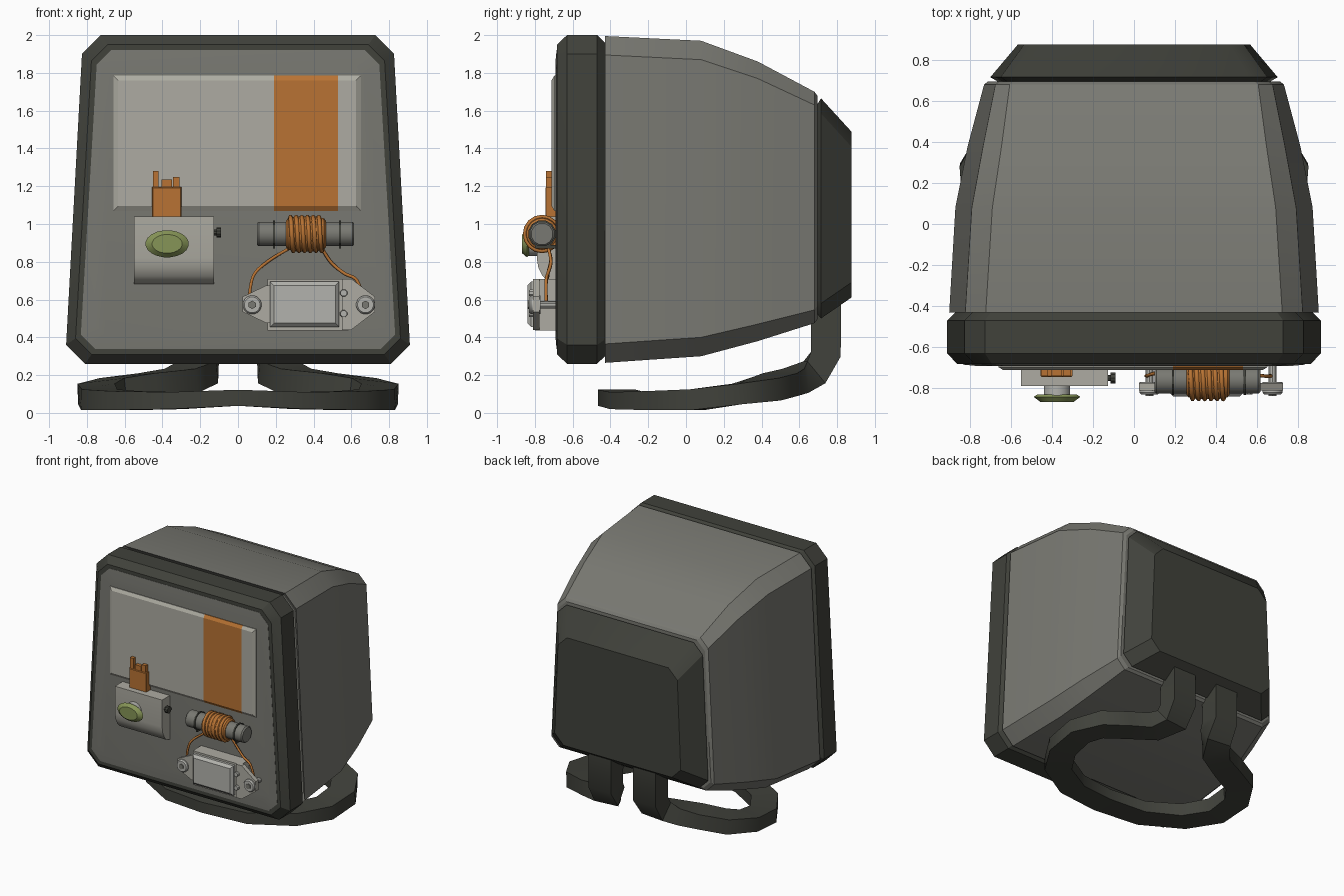
import bpy, bmesh, math
from mathutils import Vector

if "Cube" in bpy.data.objects:
    bpy.data.objects.remove(bpy.data.objects["Cube"])


def material(name, rgb):
    m = bpy.data.materials.new(name)
    m.diffuse_color = (*rgb, 1)
    m.use_nodes = True
    m.node_tree.nodes["Principled BSDF"].inputs["Base Color"].default_value = m.diffuse_color
    return m


DARK = material("charcoal", (0.052, 0.054, 0.044))
BODY = material("mid grey", (0.19, 0.19, 0.168))
LIGHT = material("pale grey", (0.42, 0.41, 0.36))
METAL = material("metal grey", (0.45, 0.45, 0.42))
COPPER = material("copper", (0.479, 0.171, 0.033))
GREEN = material("green", (0.24, 0.30, 0.095))


def finish(name, bm, mats, angle=30):
    bmesh.ops.recalc_face_normals(bm, faces=bm.faces)
    me = bpy.data.meshes.new(name)
    bm.to_mesh(me)
    bm.free()
    ob = bpy.data.objects.new(name, me)
    bpy.context.collection.objects.link(ob)
    for m in mats:
        me.materials.append(m)
    bpy.ops.object.select_all(action='DESELECT')
    ob.select_set(True)
    bpy.context.view_layer.objects.active = ob
    bpy.ops.object.shade_smooth_by_angle(angle=math.radians(angle))
    return ob


def loft_bm(rings, cap_end=True):
    bm = bmesh.new()
    rows = [[bm.verts.new(p) for p in r] for r in rings]
    n = len(rows[0])
    for a, b in zip(rows, rows[1:]):
        for i in range(n):
            bm.faces.new((a[i], a[(i + 1) % n], b[(i + 1) % n], b[i]))
    bm.faces.new(rows[0])
    if cap_end:
        bm.faces.new(rows[-1])
    return bm


def loft(name, rings, mat, angle=30):
    return finish(name, loft_bm(rings), [mat], angle)


def octagon(y, bot, top, z0, z1, c, inset=0.0):
    """Trapezoid with clipped corners, facing -y."""
    bot, top, z0, z1 = bot - inset, top - inset, z0 + inset, z1 - inset
    c = c - inset * 0.3
    half = [(bot - c, z0), (bot, z0 + c), (top, z1 - c), (top - c, z1)]
    return [(x, y, z) for x, z in half] + [(-x, y, z) for x, z in reversed(half)]


def rect(y, x0, x1, z0, z1, i=0.0):
    return [(x0 + i, y, z0 + i), (x1 - i, y, z0 + i), (x1 - i, y, z1 - i), (x0 + i, y, z1 - i)]


def box(name, x0, x1, y0, y1, z0, z1, mat, bevel=0.0):
    rings = [rect(y1, x0, x1, z0, z1), rect(y0 + bevel, x0, x1, z0, z1)]
    if bevel:
        rings.append(rect(y0, x0, x1, z0, z1, bevel))
    return loft(name, rings, mat)


def turned(name, axis, center, profile, mat, n=16, sx=1.0):
    """Round part along x or y; profile is (position, radius)."""
    rings = []
    for t, r in profile:
        ring = []
        for i in range(n):
            a = 2 * math.pi * (i + 0.5) / n
            u, v = r * math.cos(a), r * math.sin(a)
            ring.append((t, center[0] + u, center[1] + v) if axis == 'x'
                        else (center[0] + u * sx, t, center[1] + v))
        rings.append(ring)
    return loft(name, rings, mat, 35)


def wire(name, pts, radius, mat):
    cu = bpy.data.curves.new(name, 'CURVE')
    cu.dimensions = '3D'
    cu.bevel_depth = radius
    cu.bevel_resolution = 1
    cu.use_fill_caps = True
    sp = cu.splines.new('POLY')
    sp.points.add(len(pts) - 1)
    for p, co in zip(sp.points, pts):
        p.co = (*co, 1)
    cu.materials.append(mat)
    ob = bpy.data.objects.new(name, cu)
    bpy.context.collection.objects.link(ob)
    bpy.ops.object.select_all(action='DESELECT')
    ob.select_set(True)
    bpy.context.view_layer.objects.active = ob
    bpy.ops.object.convert(target='MESH')


def spline(pts, steps=6):
    """Catmull-Rom smoothing of a few points."""
    p = [Vector(q) for q in [pts[0], *pts, pts[-1]]]
    out = []
    for a, b, c, d in zip(p, p[1:], p[2:], p[3:]):
        for k in range(steps):
            t = k / steps
            out.append(0.5 * (2 * b + (c - a) * t + (2 * a - 5 * b + 4 * c - d) * t * t
                              + (3 * b - a - 3 * c + d) * t ** 3))
    return out + [p[-1]]


# Front bezel and the grey panel inside it
loft("front_bezel", [octagon(y, 0.91, 0.826, 0.26, 2.0, 0.1, i) for y, i in
                     [(-0.43, 0.04), (-0.47, 0), (-0.63, 0), (-0.683, 0.05)]], DARK)
loft("front_panel", [octagon(y, 0.91, 0.826, 0.26, 2.0, 0.1, i) for y, i in
                     [(-0.66, 0.078), (-0.685, 0.078), (-0.692, 0.15)]], BODY)

# Tapering housing and rear cap
loft("housing", [octagon(-0.40, 0.87, 0.79, 0.30, 1.96, 0.1),
                 octagon(-0.43, 0.90, 0.822, 0.265, 1.995, 0.1),
                 octagon(0.08, 0.87, 0.79, 0.30, 1.97, 0.1),
                 octagon(0.38, 0.81, 0.735, 0.38, 1.86, 0.09),
                 octagon(0.68, 0.73, 0.675, 0.475, 1.70, 0.07),
                 octagon(0.695, 0.71, 0.655, 0.495, 1.68, 0.07)], BODY, 25)
loft("rear_cap", [octagon(0.68, 0.64, 0.60, 0.54, 1.61, 0.07),
                  octagon(0.715, 0.70, 0.65, 0.50, 1.665, 0.08),
                  octagon(0.875, 0.565, 0.535, 0.61, 1.49, 0.08)], DARK)

# Stand: one flat bar looping forward; x, y, z, turn, thickness; mirrored
path = [(0.20, 0.74, 0.62, 0, .16), (0.20, 0.74, 0.31, 0, .16), (0.21, 0.68, 0.215, 6, .15),
        (0.30, 0.58, 0.17, 35, .13), (0.48, 0.50, 0.15, 65, .12), (0.66, 0.42, 0.125, 50, .12),
        (0.75, 0.27, 0.10, 10, .11), (0.735, 0.06, 0.07, -20, .11), (0.60, -0.15, 0.065, -42, .10),
        (0.33, -0.31, 0.065, -68, .09), (0, -0.365, 0.08, -90, .085)]
rings = []
for i, (x, y, z, a, th) in enumerate(path):
    lo, hi = path[max(i - 1, 0)], path[min(i + 1, len(path) - 1)]
    t = (Vector(hi[:3]) - Vector(lo[:3])).normalized()
    if i == len(path) - 1:
        t = Vector((-1, 0, 0))
    w = Vector((math.cos(math.radians(a)), math.sin(math.radians(a)), 0))
    nrm = w.cross(t).normalized() * th / 2
    w *= 0.1
    c = Vector((x, y, z))
    rings.append([c - w - nrm, c + w - nrm, c + w + nrm, c - w + nrm])
stand = finish("stand", loft_bm(rings, cap_end=False), [DARK], 35)
mir = stand.modifiers.new("mirror", 'MIRROR')
mir.use_clip = True

# Screen plate with a copper stripe cut into it
bm = loft_bm([rect(-0.68, -0.66, 0.65, 1.07, 1.785), rect(-0.697, -0.66, 0.65, 1.07, 1.785),
              rect(-0.712, -0.66, 0.65, 1.07, 1.785, 0.024)])
for cut in (0.19, 0.53):
    bmesh.ops.bisect_plane(bm, geom=bm.verts[:] + bm.edges[:] + bm.faces[:],
                           plane_co=(cut, 0, 0), plane_no=(1, 0, 0))
for f in bm.faces:
    f.material_index = int(0.19 < f.calc_center_median().x < 0.53)
finish("screen", bm, [LIGHT, COPPER], 20)

# Switch box with rounded bottom, button, side knob and copper terminal
prof = [(-0.68, 1.04), (-0.79, 1.04), (-0.79, 0.82), (-0.782, 0.77), (-0.76, 0.725),
        (-0.73, 0.695), (-0.68, 0.68)]
loft("switch_box", [[(x, y, z) for y, z in prof] for x in (-0.55, -0.127)], LIGHT)
turned("button_stem", 'y', (-0.375, 0.895), [(-0.78, 0.065), (-0.84, 0.065)], METAL)
turned("button", 'y', (-0.375, 0.895), [(-0.83, 0.06), (-0.842, 0.072), (-0.868, 0.05)],
       GREEN, 20, 1.6)
turned("side_knob", 'x', (-0.75, 0.955), [(-0.14, 0.015), (-0.115, 0.015), (-0.115, 0.027),
                                          (-0.09, 0.027)], DARK, 10)
box("terminal", -0.455, -0.30, -0.745, -0.69, 1.03, 1.195, COPPER, 0.005)
for i, (x0, x1, z1) in enumerate([(-0.45, -0.42, 1.28), (-0.405, -0.35, 1.235), (-0.345, -0.31, 1.25)]):
    box(f"terminal_prong_{i}", x0, x1, -0.74, -0.705, 1.19, z1, COPPER)

# Coil: rod, clips, copper barrel and winding
C = (-0.762, 0.947)
turned("coil_rod", 'x', C, [(0.10, 0.058), (0.11, 0.067), (0.605, 0.067), (0.615, 0.058)], BODY, 12)
for i, x in enumerate((0.19, 0.54)):
    turned(f"coil_clip_{i}", 'x', C, [(x - 0.006, 0.074), (x + 0.006, 0.074)], DARK, 12)
    box(f"coil_clip_foot_{i}", x - 0.006, x + 0.006, -0.80, -0.68, 0.87, 0.89, DARK)
turned("coil_barrel", 'x', C, [(0.255, 0.07), (0.265, 0.083), (0.31, 0.093), (0.41, 0.093),
                               (0.455, 0.083), (0.465, 0.07)], COPPER, 18)
turns = [(0.27 + 0.18 * k / 96, C[0] + 0.09 * math.cos(k * math.pi / 8),
          C[1] + 0.09 * math.sin(k * math.pi / 8)) for k in range(97)]
wire("coil_winding", turns, 0.012, COPPER)
wire("wire_left", spline([(0.27, -0.73, 0.87), (0.17, -0.715, 0.81), (0.09, -0.73, 0.74),
                          (0.065, -0.74, 0.66), (0.06, -0.74, 0.58)]), 0.009, COPPER)
wire("wire_right", spline([(0.44, -0.73, 0.88), (0.49, -0.715, 0.80), (0.56, -0.73, 0.74),
                           (0.63, -0.74, 0.70), (0.67, -0.74, 0.58)]), 0.009, COPPER)

# Relay: base, raised cover, tapered ears with posts
box("relay_base", 0.155, 0.585, -0.80, -0.68, 0.435, 0.71, LIGHT)
box("relay_cover", 0.17, 0.535, -0.84, -0.79, 0.455, 0.695, METAL, 0.02)
for i, (xi, xo, h) in enumerate([(0.20, 0.025, 0.10), (0.55, 0.725, 0.135)]):
    s = 0.05 if xo > xi else -0.05
    ear = [(xi, 0.575 - h), (xi + s, 0.575 - h), (xo, 0.535), (xo, 0.615),
           (xi + s, 0.575 + h), (xi, 0.575 + h)]
    loft(f"relay_ear_{i}", [[(x, y, z) for x, z in ear] for y in (-0.775, -0.81)], LIGHT)
for i, x in enumerate((0.075, 0.675)):
    turned(f"relay_post_{i}", 'y', (x, 0.572), [(-0.685, 0.02), (-0.775, 0.02)], METAL, 10)
    turned(f"relay_washer_{i}", 'y', (x, 0.572), [(-0.77, 0.05), (-0.82, 0.05), (-0.83, 0.042)], METAL, 16)
    turned(f"relay_bolt_{i}", 'y', (x, 0.572), [(-0.82, 0.022), (-0.838, 0.022)], BODY, 6)
for i, z in enumerate((0.525, 0.635)):
    turned(f"relay_pin_{i}", 'y', (0.56, z), [(-0.79, 0.022), (-0.83, 0.018)], METAL, 8)
